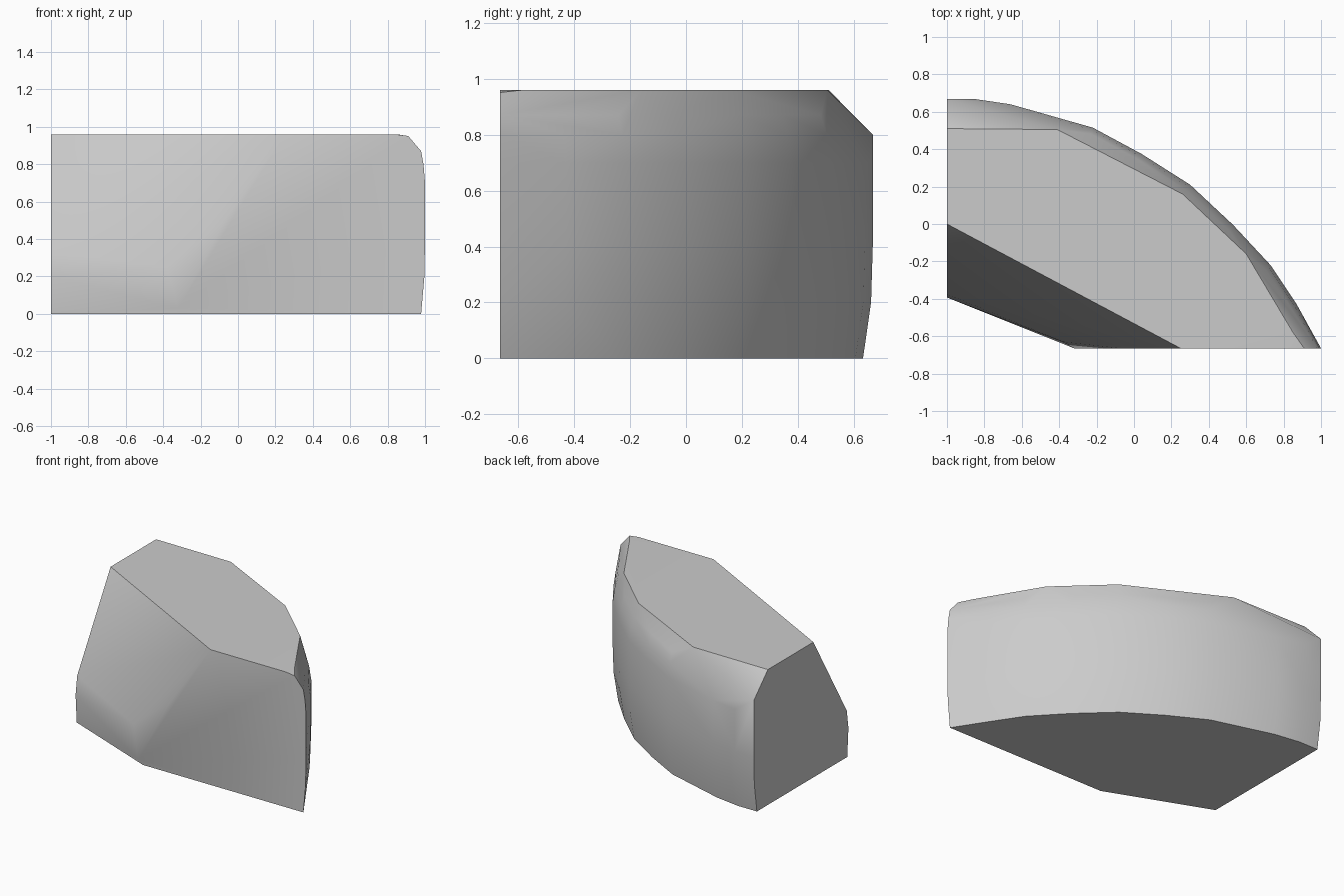
import bpy, bmesh, math
from mathutils import Vector

cube = bpy.data.objects.get("Cube")
if cube:
    bpy.data.objects.remove(cube, do_unlink=True)

grey = bpy.data.materials.new("plain grey")
grey.use_nodes = True
colour = (0.6, 0.6, 0.6, 1)
grey.diffuse_color = colour
grey.node_tree.nodes["Principled BSDF"].inputs["Base Color"].default_value = colour

LEFT, FRONT, TOP = -1.0, -0.665, 0.96

# Curved rear wall: plan outline, and inward offset at each height
outline = [Vector(p) for p in [
    (LEFT, 0.668), (-0.85, 0.668), (-0.66, 0.64), (-0.22, 0.515), (0.04, 0.375),
    (0.3, 0.21), (0.53, -0.005), (0.73, -0.22), (0.87, -0.43), (1.0, FRONT)]]
levels = [(0, 0.035), (0.2, 0.006), (0.4, 0), (0.7, 0), (0.8, 0.014), (0.87, 0.035)]


def inward(i):
    """Direction into the block; the end points slide along the cut faces."""
    if i == 0:
        return Vector((0, -1))
    if i == len(outline) - 1:
        return Vector((-0.6, 0))
    t = (outline[i + 1] - outline[i - 1]).normalized()
    return Vector((t.y, -t.x))


points = []
for i, p in enumerate(outline):
    for z, inset in levels:
        if p.x < -0.5 and z > 0.75:      # the left end has one flat chamfer
            continue
        q = p + inward(i) * inset
        points.append((max(q.x, LEFT), max(q.y, FRONT), z))
points += [(LEFT, 0.668, 0.8), (0.965, FRONT, 0.86)]

# Flat top
points += [(x, y, TOP) for x, y in [
    (LEFT, 0), (LEFT, 0.51), (-0.41, 0.505), (0.26, 0.16), (0.6, -0.16),
    (0.85, -0.58), (0.84, FRONT), (0.25, FRONT)]]
points.append((0.91, FRONT, 0.951))

# Slanted front corner
points += [(LEFT, -0.375, 0.33), (LEFT, -0.393, 0.2), (LEFT, -0.38, 0),
           (-0.38, -0.63, 0.25), (-0.07, FRONT, 0.5),
           (-0.32, FRONT, 0.03), (-0.28, FRONT, 0)]

# Skin the block
bm = bmesh.new()
for p in points:
    bm.verts.new(p)
hull = bmesh.ops.convex_hull(bm, input=bm.verts)
inside = {v for v in hull["geom_interior"] + hull["geom_unused"]
          if isinstance(v, bmesh.types.BMVert)}
bmesh.ops.delete(bm, geom=list(inside), context='VERTS')
bmesh.ops.dissolve_limit(bm, angle_limit=math.radians(1), verts=bm.verts, edges=bm.edges)
bmesh.ops.recalc_face_normals(bm, faces=bm.faces)
mesh = bpy.data.meshes.new("rounded_block")
bm.to_mesh(mesh)
bm.free()
mesh.materials.append(grey)
block = bpy.data.objects.new("rounded_block", mesh)
bpy.context.collection.objects.link(block)

bpy.ops.object.select_all(action='DESELECT')
block.select_set(True)
bpy.context.view_layer.objects.active = block
bpy.ops.object.shade_smooth_by_angle(angle=math.radians(40))
